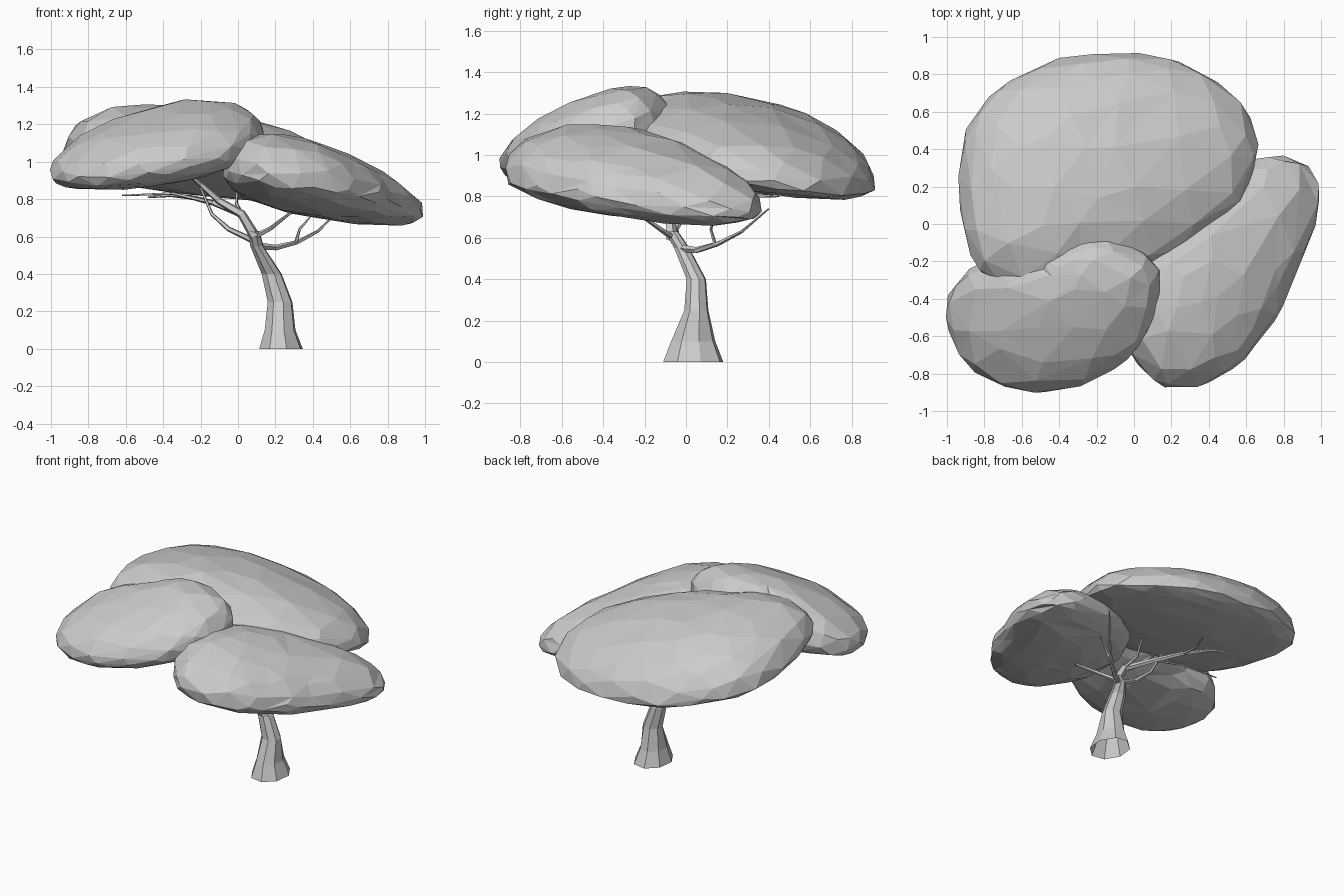
import bpy, bmesh, math, random
from mathutils import Vector

random.seed(4)
cube = bpy.data.objects.get("Cube")
if cube:
    bpy.data.objects.remove(cube, do_unlink=True)

grey = bpy.data.materials.new("plain grey")
grey.use_nodes = True
COLOUR = (0.6, 0.6, 0.6, 1)
grey.diffuse_color = COLOUR
grey.node_tree.nodes["Principled BSDF"].inputs["Base Color"].default_value = COLOUR


def finish(name, bm):
    bmesh.ops.recalc_face_normals(bm, faces=bm.faces)
    mesh = bpy.data.meshes.new(name)
    bm.to_mesh(mesh)
    bm.free()
    mesh.materials.append(grey)
    ob = bpy.data.objects.new(name, mesh)
    bpy.context.collection.objects.link(ob)
    return ob


def skin(name, rings):
    """Join rings of points into a faceted tube, open at its base."""
    bm = bmesh.new()
    loops = [[bm.verts.new(p) for p in ring] for ring in rings]
    n = len(loops[0])
    for a, b in zip(loops, loops[1:]):
        for i in range(n):
            j = (i + 1) % n
            bm.faces.new((a[i], a[j], b[j], b[i]))
    bm.faces.new(loops[-1])
    finish(name, bm)


def branch(name, points, start, end, sides=5):
    """Tapered tube along a path."""
    pts = [Vector(p) for p in points]
    rings = []
    for k, p in enumerate(pts):
        t = (pts[min(k + 1, len(pts) - 1)] - pts[max(k - 1, 0)]).normalized()
        u = t.cross(Vector((0.3, 0.9, 0.1))).normalized()
        v = t.cross(u)
        r = start + (end - start) * k / (len(pts) - 1)
        rings.append([p + r * (u * math.cos(a) + v * math.sin(a))
                      for a in (math.tau * i / sides for i in range(sides))])
    skin(name, rings)


def canopy(name, centre, outline, plane, up, down, lean):
    """Faceted cushion: plan outline, tilted rim plane, leaning dome, flat belly."""
    cx, cy = centre
    polar = sorted((math.atan2(y - cy, x - cx), math.hypot(x - cx, y - cy))
                   for x, y in outline)
    polar = ([(polar[-1][0] - math.tau, polar[-1][1])] + polar
             + [(polar[0][0] + math.tau, polar[0][1])])

    def reach(a):
        for (a0, r0), (a1, r1) in zip(polar, polar[1:]):
            if a0 <= a <= a1:
                f = (a - a0) / max(a1 - a0, 1e-6)
                return 1 / ((1 - f) / r0 + f / r1)
        return polar[0][1]

    bm = bmesh.new()
    bmesh.ops.create_icosphere(bm, subdivisions=4, radius=1)
    for v in bm.verts:
        d = v.co.normalized()
        a = math.atan2(d.y, d.x)
        r = reach(a) * math.hypot(d.x, d.y)
        x, y = cx + r * math.cos(a), cy + r * math.sin(a)
        z = plane[0] + plane[1] * x + plane[2] * y
        if d.z > 0:
            z += up * d.z * (1 + lean[0] * d.x + lean[1] * d.y)
        else:
            z -= down * abs(d.z) ** 0.85
        v.co = (x, y, z + random.uniform(-0.006, 0.006))
    mod = finish(name, bm).modifiers.new("facets", 'DECIMATE')
    mod.ratio = 0.2


# Leaf masses
canopy("back_canopy", (-0.25, 0.25),
       [(-0.93, 0.1), (-0.93, 0.3), (-0.9, 0.5), (-0.82, 0.63), (-0.55, 0.82),
        (-0.15, 0.905), (0.25, 0.865), (0.5, 0.725), (0.62, 0.585), (0.665, 0.4),
        (0.585, 0.12), (0.4, -0.05), (0.12, -0.22), (-0.2, -0.3),
        (-0.7, -0.33), (-0.83, -0.25)],
       (0.995, -0.09, -0.165), 0.3, 0.105, (-0.08, 0.06))
canopy("front_right_canopy", (-0.32, -0.36),
       [(-1, -0.55), (-1, -0.38), (-0.92, -0.27), (-0.8, -0.2), (-0.6, -0.18),
        (-0.47, -0.12), (-0.32, -0.06), (-0.04, -0.1), (0.08, -0.17),
        (0.14, -0.25), (0.125, -0.42), (0.03, -0.65), (-0.15, -0.8),
        (-0.35, -0.88), (-0.52, -0.9), (-0.75, -0.85), (-0.9, -0.75)],
       (1.145, 0.15, 0.12), 0.26, 0.15, (0, 0.2))
canopy("front_left_canopy", (0.33, -0.3),
       [(0.05, -0.78), (0.12, -0.86), (0.33, -0.875), (0.53, -0.775),
        (0.68, -0.605), (0.825, -0.33), (0.955, -0.05), (1, 0.12), (0.985, 0.23),
        (0.925, 0.32), (0.8, 0.37), (0.66, 0.35), (0.42, 0.3), (0.18, 0.14),
        (0.0, -0.08), (-0.07, -0.35), (-0.03, -0.68)],
       (0.9, -0.16, -0.07), 0.255, 0.145, (-0.12, -0.08))

# Trunk: height, centre x and y, half widths
SECTIONS = [(0, 0.23, 0.035, 0.12, 0.15), (0.1, 0.225, 0.035, 0.085, 0.11),
            (0.25, 0.225, 0.05, 0.068, 0.06), (0.4, 0.18, 0.05, 0.055, 0.048),
            (0.55, 0.1, -0.02, 0.036, 0.038), (0.63, 0.085, -0.07, 0.032, 0.034)]
skin("trunk", [[(x + rx * math.cos(a), y + ry * math.sin(a), z)
                for a in (math.tau * i / 8 + 0.25 for i in range(8))]
               for z, x, y, rx, ry in SECTIONS])

# Main limbs and twigs
LIMBS = {
    "upper_limb": ([(0.09, -0.07, 0.6), (0.02, -0.08, 0.72), (-0.1, -0.05, 0.79),
                    (-0.2, -0.08, 0.88), (-0.28, -0.15, 0.95)], 0.03, 0.01),
    "long_limb": ([(0.02, -0.08, 0.72), (-0.13, 0.05, 0.78), (-0.25, 0.2, 0.81),
                   (-0.36, 0.32, 0.82), (-0.48, 0.42, 0.81)], 0.02, 0.005),
    "low_limb": ([(0.1, -0.04, 0.57), (-0.05, -0.05, 0.64), (-0.14, 0.0, 0.72),
                  (-0.2, 0.05, 0.86)], 0.018, 0.006),
    "back_left_limb": ([(0.1, -0.03, 0.55), (0.2, 0.05, 0.54), (0.32, 0.15, 0.57),
                        (0.43, 0.27, 0.63), (0.54, 0.4, 0.74)], 0.02, 0.004),
    "front_left_limb": ([(0.09, -0.06, 0.6), (0.17, -0.12, 0.64),
                         (0.26, -0.22, 0.71), (0.37, -0.32, 0.79)], 0.016, 0.005),
    "left_twig": ([(0.31, 0.14, 0.57), (0.33, 0.12, 0.64), (0.4, 0.14, 0.72)],
                  0.01, 0.004),
    "right_twig": ([(-0.13, 0.05, 0.78), (-0.35, 0.05, 0.83),
                    (-0.62, 0.08, 0.82)], 0.012, 0.004),
    "back_twig": ([(-0.25, 0.2, 0.81), (-0.25, 0.32, 0.8), (-0.2, 0.45, 0.8)],
                  0.009, 0.004),
    "middle_twig": ([(0.02, -0.08, 0.72), (-0.01, 0.02, 0.78), (0.0, 0.08, 0.88)],
                    0.012, 0.006),
}
for limb, (path, start, end) in LIMBS.items():
    branch(limb, path, start, end)
